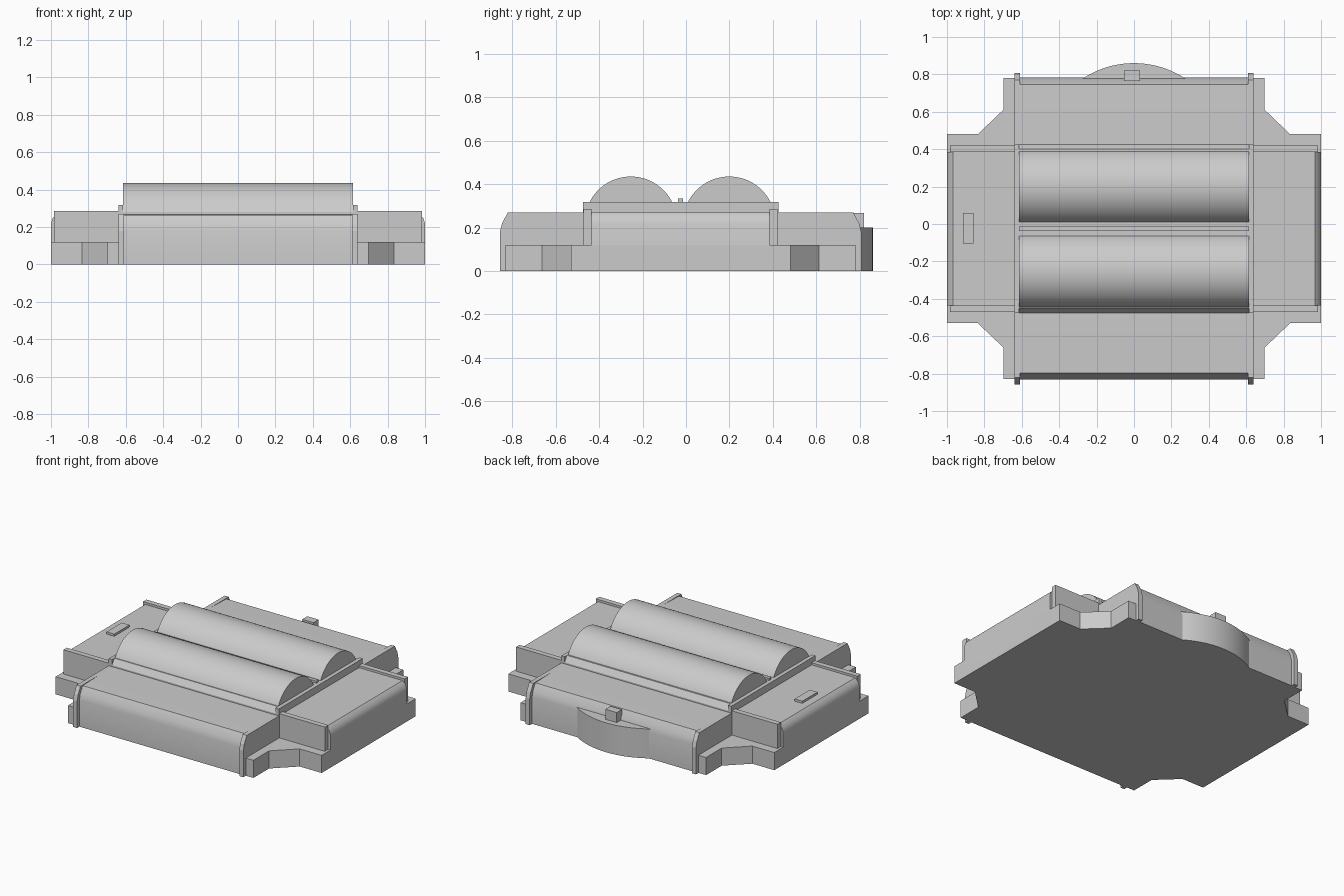
import bpy, bmesh, math

if "Cube" in bpy.data.objects:
    bpy.data.objects.remove(bpy.data.objects["Cube"])

CY = -0.025  # symmetry line of the body in y


def prism(name, pts, axis, a, b, smooth=False):
    """Extrude a 2D outline along an axis (x: pts=(y,z), y: pts=(x,z), z: pts=(x,y))."""
    place = {'x': lambda p, t: (t, p[0], p[1]),
             'y': lambda p, t: (p[0], t, p[1]),
             'z': lambda p, t: (p[0], p[1], t)}[axis]
    bm = bmesh.new()
    lo = [bm.verts.new(place(p, a)) for p in pts]
    hi = [bm.verts.new(place(p, b)) for p in pts]
    n = len(pts)
    bm.faces.new(lo)
    bm.faces.new(hi)
    for i in range(n):
        j = (i + 1) % n
        bm.faces.new((lo[i], lo[j], hi[j], hi[i]))
    bmesh.ops.recalc_face_normals(bm, faces=bm.faces)
    me = bpy.data.meshes.new(name)
    bm.to_mesh(me)
    bm.free()
    ob = bpy.data.objects.new(name, me)
    bpy.context.collection.objects.link(ob)
    if smooth:
        bpy.ops.object.select_all(action='DESELECT')
        ob.select_set(True)
        bpy.context.view_layer.objects.active = ob
        bpy.ops.object.shade_smooth_by_angle(angle=math.radians(35))
    return ob


def box(name, x0, x1, y0, y1, z0, z1):
    return prism(name, [(x0, y0), (x1, y0), (x1, y1), (x0, y1)], 'z', z0, z1)


def sym(half, c=0.0):
    """Complete a profile given as (offset, z) from its bottom outer point inward."""
    return [(c + u, z) for u, z in half] + [(c - u, z) for u, z in reversed(half)]


# Base plate with notched corners
quarter = [(1.0, 0.505), (0.835, 0.505), (0.697, 0.637), (0.697, 0.805)]
right = quarter + [(x, -y) for x, y in reversed(quarter)]
right = quarter[::-1]
right = right + [(x, -y) for x, y in quarter]
outline = right + [(-x, y) for x, y in reversed(right)]
prism("base_plate", [(x, y + CY) for x, y in outline], 'z', 0, 0.12)

# Front-to-back body with chamfered ends, edged by two side rails
prism("main_body", sym([(0.807, 0), (0.807, 0.18), (0.797, 0.22), (0.772, 0.265), (0.60, 0.270)], CY),
      'x', -0.61, 0.61, True)
for s in (-1, 1):
    prism("body_rail", sym([(0.832, 0), (0.832, 0.18), (0.822, 0.22), (0.795, 0.27)], CY),
          'x', s * 0.61, s * 0.64)

# Left-to-right arms with chamfered ends, and their raised rails
prism("side_arms", sym([(1.0, 0), (1.0, 0.22), (0.99, 0.25), (0.967, 0.27)]),
      'y', CY - 0.41, CY + 0.41, True)
for s in (-1, 1):
    y = CY + s * 0.428
    for t in (-1, 1):
        box("arm_rail", *sorted((t * 0.62, t * 0.983)), y - 0.018, y + 0.018, 0.0, 0.285)

# Raised centre frame with sloped edges and end plates
prism("centre_frame", sym([(0.45, 0.2), (0.45, 0.28), (0.425, 0.318)], CY), 'x', -0.615, 0.615)
for s in (-1, 1):
    box("frame_end_plate", *sorted((s * 0.615, s * 0.64)), CY - 0.45, CY + 0.45, 0.2, 0.318)
box("centre_ridge", -0.615, 0.615, -0.037, -0.013, 0.3, 0.333)

# Two half-exposed rollers
R, CZ = 0.212, 0.223
for y in (0.199, -0.254):
    arc = [(y + R * math.cos(math.pi * i / 48), CZ + R * math.sin(math.pi * i / 48))
           for i in range(49)]
    prism("roller", arc, 'x', -0.614, 0.614, True)

# Curved bulge and latch on the back
half_angle = math.asin(0.30 / 0.5)
arc = [(0.5 * math.sin(half_angle * i / 16), 0.36 + 0.5 * math.cos(half_angle * i / 16))
       for i in range(-16, 17)]
prism("back_bulge", arc, 'z', 0, 0.2, True)
box("back_latch", -0.053, 0.032, 0.765, 0.82, 0.2, 0.268)

# Small button on the left arm
box("arm_button", -0.915, -0.857, -0.105, 0.058, 0.26, 0.285)
